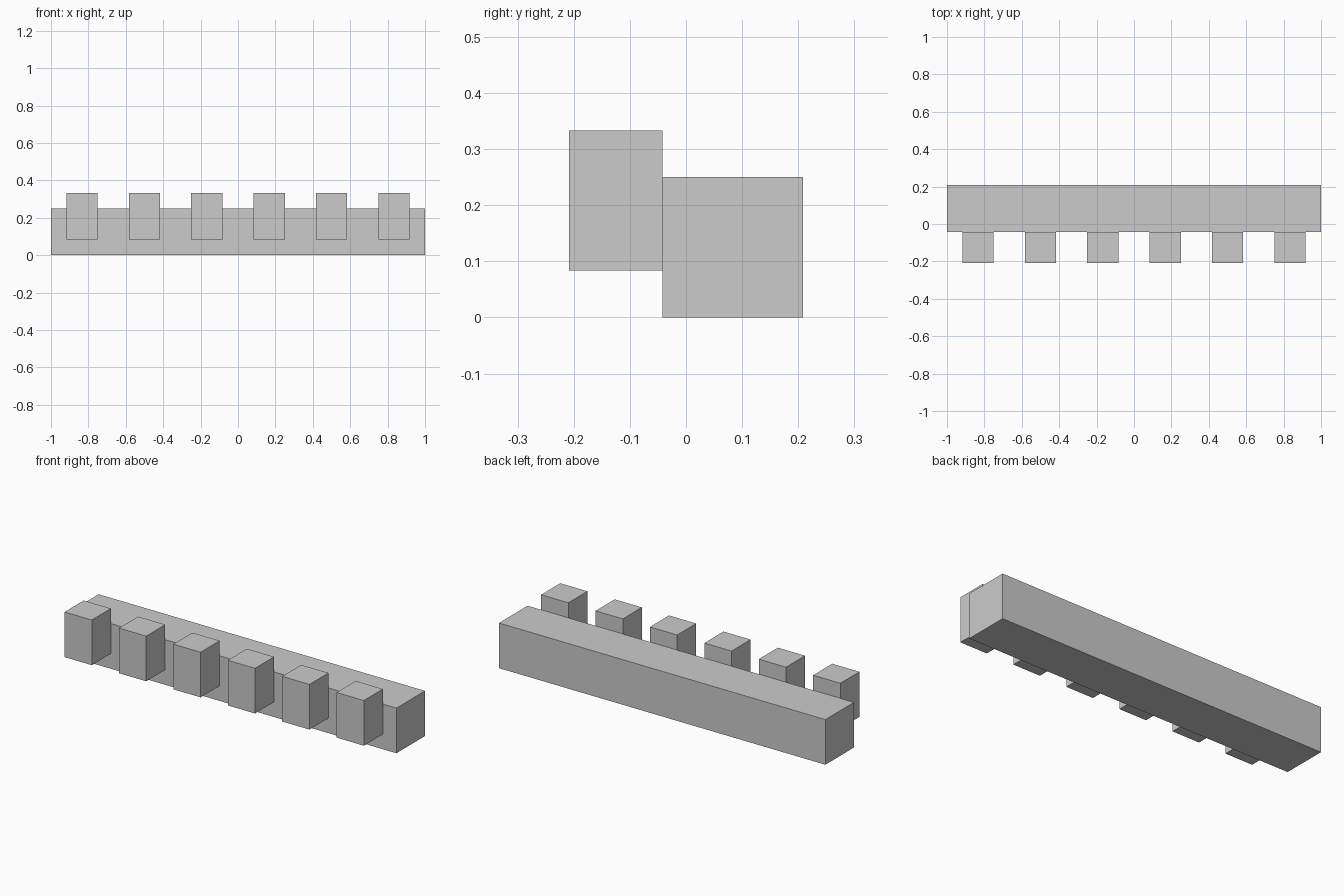
import bpy
import bmesh

if "Cube" in bpy.data.objects:
    bpy.data.objects.remove(bpy.data.objects["Cube"])

U = 1 / 12  # the model sits on a grid of twelfths


def box(name, x, y, z):
    """Box spanning the given (min, max) ranges, with its origin at its centre."""
    spans = (x, y, z)
    size = [b - a for a, b in spans]
    bm = bmesh.new()
    bmesh.ops.create_cube(bm, size=1)
    bmesh.ops.scale(bm, vec=size, verts=bm.verts)
    mesh = bpy.data.meshes.new(name)
    bm.to_mesh(mesh)
    bm.free()
    obj = bpy.data.objects.new(name, mesh)
    obj.location = [(a + b) / 2 for a, b in spans]
    bpy.context.collection.objects.link(obj)
    return obj


# Long beam along the back
box("beam", (-1, 1), (-0.5 * U, 2.5 * U), (0, 3 * U))

# Row of six raised blocks against the front face
for i in range(6):
    cx = (-10 + 4 * i) * U
    box(f"front_block_{i + 1}", (cx - U, cx + U), (-2.5 * U, -0.5 * U), (U, 4 * U))
